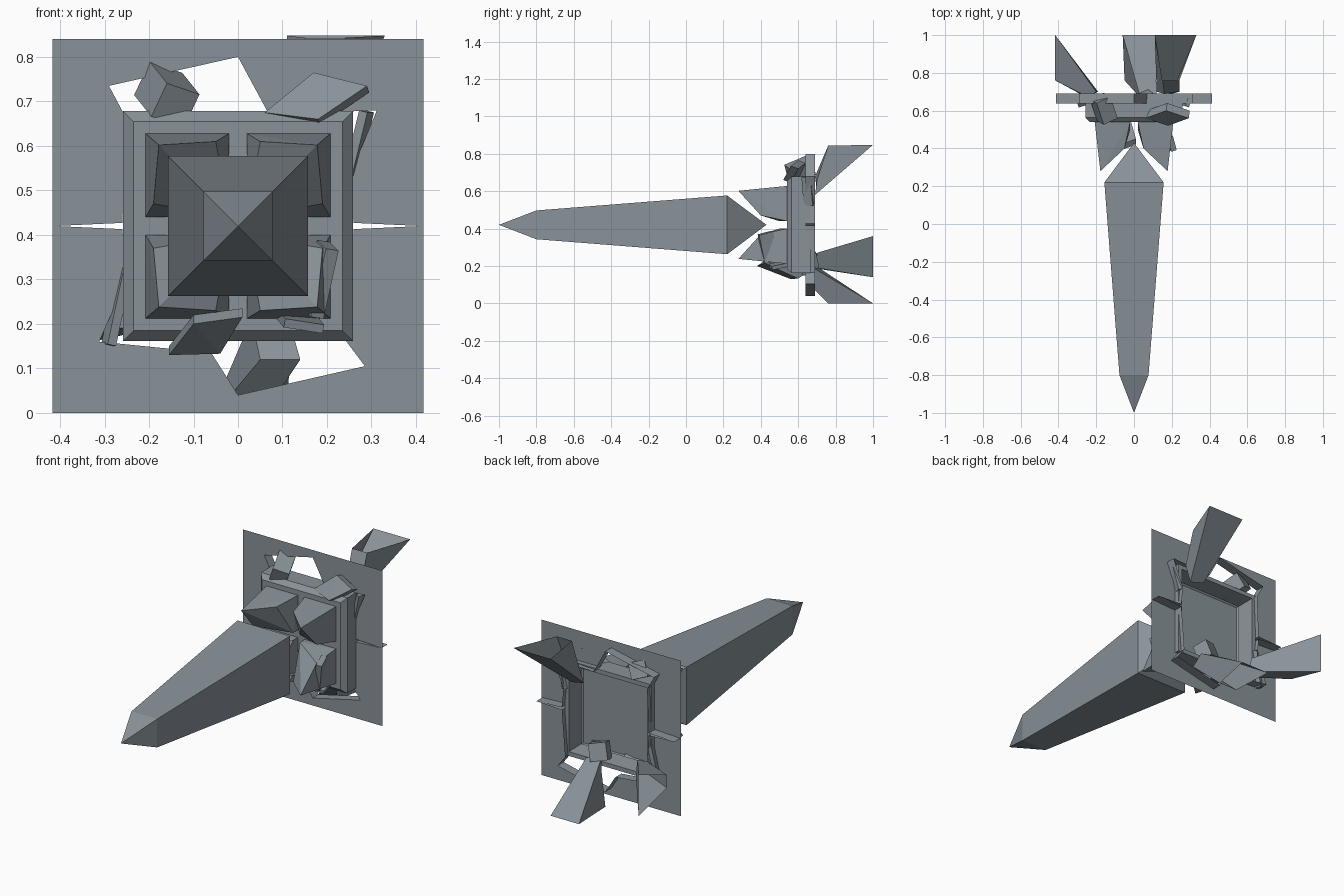
import bpy, bmesh
from mathutils import Vector, Euler

if "Cube" in bpy.data.objects:
    bpy.data.objects.remove(bpy.data.objects["Cube"])

steel = bpy.data.materials.new("steel grey")
steel.diffuse_color = (0.25, 0.29, 0.32, 1)
steel.use_nodes = True
steel.node_tree.nodes["Principled BSDF"].inputs["Base Color"].default_value = steel.diffuse_color
CZ = 0.42  # height of the central axis


def finish(name, bm):
    bmesh.ops.recalc_face_normals(bm, faces=bm.faces[:])
    me = bpy.data.meshes.new(name)
    bm.to_mesh(me)
    bm.free()
    me.materials.append(steel)
    ob = bpy.data.objects.new(name, me)
    bpy.context.collection.objects.link(ob)
    return ob


def hull(name, pts):
    bm = bmesh.new()
    vs = [bm.verts.new(p) for p in pts]
    bmesh.ops.convex_hull(bm, input=vs)
    bmesh.ops.dissolve_limit(bm, angle_limit=0.02, verts=bm.verts[:], edges=bm.edges[:])
    return finish(name, bm)


def loft(name, rings, cap_start=False, cap_end=False):
    bm = bmesh.new()
    rows = [[bm.verts.new(p) for p in r] for r in rings]
    for a, b in zip(rows, rows[1:]):
        n = len(a)
        for i in range(n):
            bm.faces.new((a[i], a[(i + 1) % n], b[(i + 1) % n], b[i]))
    if cap_start:
        bm.faces.new(rows[0])
    if cap_end:
        bm.faces.new(rows[-1])
    bmesh.ops.remove_doubles(bm, verts=bm.verts[:], dist=1e-5)
    return finish(name, bm)


def square(h, y):
    return [(sx * h, y, CZ + sz * h) for sx, sz in ((-1, -1), (1, -1), (1, 1), (-1, 1))]


# Long square spike with a pointed tip and a pyramid at the rear
spike = [(0, -1, CZ), (0, 0.43, CZ)] + square(0.077, -0.8) + square(0.157, 0.22)
hull("spike", spike)

# Collar: bevelled square shell, hollow at the back
loft("collar", [square(0.208, 0.54), square(0.235, 0.54), square(0.258, 0.565),
                square(0.258, 0.665), square(0.235, 0.665), square(0.225, 0.57)],
     cap_start=True, cap_end=False)

# Four corner jaws gripping the rear pyramid of the spike
for sx, side in ((-1, "left"), (1, "right")):
    for sz, level in ((-1, "lower"), (1, "upper")):
        pts = [(0.208, 0.54, 0.208), (0.208, 0.54, 0.02), (0.02, 0.54, 0.208), (0.02, 0.54, 0.02),
               (0.178, 0.28, 0.182), (0.19, 0.40, 0.05), (0.05, 0.40, 0.19), (0.02, 0.5, 0.02)]
        hull(f"{level}_{side}_jaw", [(sx * x, y, CZ + sz * z) for x, y, z in pts])

# Wall panel with a jagged hole whose rim is turned backwards
bm = bmesh.new()
outer = [(-0.417, 0), (0.417, 0), (0.417, 0.84), (-0.417, 0.84)]
hole = [(0, 0.8), (0.07, 0.67), (0.312, 0.68), (0.25, 0.53), (0.26, 0.427), (0.412, 0.42),
        (0.26, 0.413), (0.24, 0.165), (0.285, 0.105), (0, 0.04), (-0.06, 0.135), (-0.312, 0.16),
        (-0.25, 0.30), (-0.26, 0.413), (-0.412, 0.42), (-0.26, 0.427), (-0.25, 0.66), (-0.29, 0.735)]
edges, rim = [], []
for loop in (outer, hole):
    vs = [bm.verts.new((x, 0.638, z)) for x, z in loop]
    rim = [bm.edges.new((vs[i], vs[(i + 1) % len(vs)])) for i in range(len(vs))]
    edges += rim
bmesh.ops.triangle_fill(bm, edges=edges, use_beauty=True, use_dissolve=False)
ext = bmesh.ops.extrude_edge_only(bm, edges=rim)
for v in [g for g in ext["geom"] if isinstance(g, bmesh.types.BMVert)]:
    v.co.y = 0.69
finish("wall_panel", bm)

# Hollow fragments thrown out behind the wall
loft("upper_rear_fragment", [
    [(0.12, 0.70, 0.60), (0.20, 0.69, 0.58), (0.24, 0.70, 0.66), (0.16, 0.69, 0.68)],
    [(0.11, 1.0, 0.848), (0.33, 1.0, 0.848), (0.24, 0.76, 0.843), (0.15, 0.76, 0.843)]], True)
loft("lower_rear_fragment", [
    [(0.03, 0.68, 0.21), (0.12, 0.68, 0.19), (0.14, 0.64, 0.12), (0.05, 0.65, 0.12)],
    [(-0.06, 1.0, 0.0), (0.11, 1.0, 0.0), (0.06, 0.76, 0.0), (-0.05, 0.76, 0.0)]], True)
loft("left_rear_fragment", [
    [(-0.20, 0.70, 0.27), (-0.24, 0.67, 0.26), (-0.25, 0.67, 0.19), (-0.19, 0.70, 0.19)],
    [(-0.417, 1.0, 0.36), (-0.417, 0.76, 0.27), (-0.417, 0.76, 0.20), (-0.417, 1.0, 0.14)]], True)


# Loose broken chunks: centre, size, rotation
chunks = {
    "upper_left_chunk": ((-0.16, 0.61, 0.715), (0.085, 0.13, 0.085), (0.4, 0.3, 0.45)),
    "small_rear_chunk": ((0.06, 0.65, 0.23), (0.09, 0.08, 0.09), (0.3, 0.2, 0.4)),
    "left_wall_splinter": ((-0.27, 0.65, 0.25), (0.02, 0.05, 0.20), (0, 0.22, 0.3)),
    "right_wall_splinter": ((0.27, 0.65, 0.60), (0.02, 0.05, 0.16), (0, 0.25, -0.3)),
    "right_jaw_splinter": ((0.185, 0.44, 0.30), (0.03, 0.08, 0.16), (0.25, 0.15, 0.3)),
    "lower_collar_splinter": ((0.14, 0.50, 0.205), (0.09, 0.10, 0.02), (0.2, 0.15, 0.2)),
}
for name, (c, s, r) in chunks.items():
    rot = Euler(r).to_matrix()
    hull(name, [Vector(c) + rot @ Vector((x * s[0] / 2, y * s[1] / 2, z * s[2] / 2))
                for x in (-1, 1) for y in (-1, 1) for z in (-1, 1)])


# Flat slabs broken from the collar, given as front outline plus depth
def slab(name, outline, offset):
    pts = [Vector(p) for p in outline]
    hull(name, pts + [p + Vector(offset) for p in pts])


slab("upper_right_slab", [(0.06, 0.56, 0.675), (0.17, 0.60, 0.765), (0.29, 0.56, 0.735), (0.18, 0.52, 0.66)],
     (0.005, 0.04, -0.015))
slab("lower_left_slab", [(-0.155, 0.56, 0.13), (-0.04, 0.60, 0.133), (0.01, 0.42, 0.215), (-0.10, 0.38, 0.20)],
     (0.0, 0.03, 0.02))
